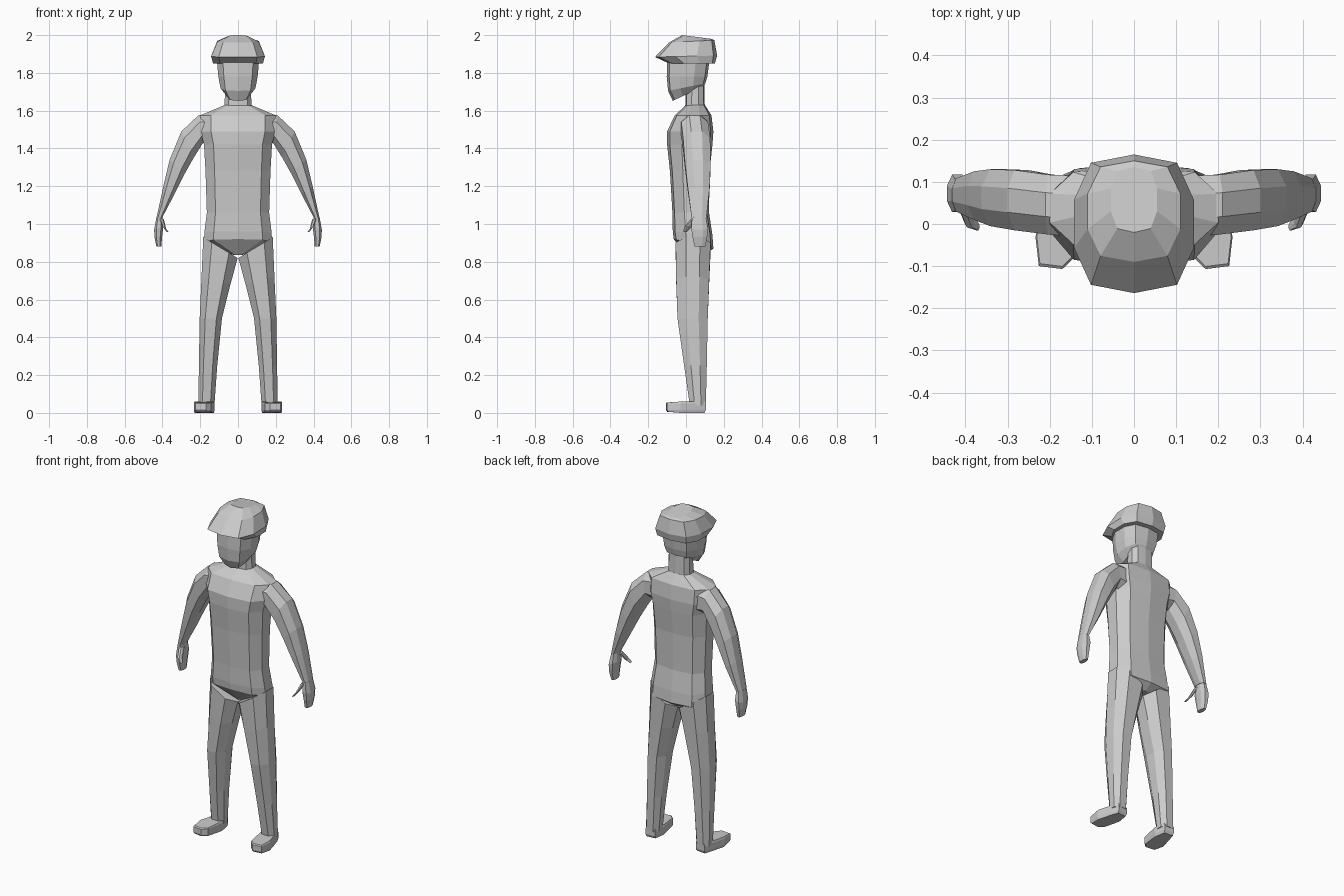
import bpy, bmesh

grey = bpy.data.materials.new("plain grey")
grey.diffuse_color = (0.6, 0.6, 0.6, 1)

# Unit cross-sections: u runs sideways, v runs front (-1) to back (+1)
TEN = [(0, -1), (.72, -.88), (1, -.35), (1, .35), (.72, .88),
       (0, 1), (-.72, .88), (-1, .35), (-1, -.35), (-.72, -.88)]
EIGHT = [(.5, -1), (1, -.4), (1, .4), (.5, 1),
         (-.5, 1), (-1, .4), (-1, -.4), (-.5, -1)]


def finish(name, bm, mirror):
    bmesh.ops.recalc_face_normals(bm, faces=bm.faces)
    me = bpy.data.meshes.new(name)
    bm.to_mesh(me)
    bm.free()
    me.materials.append(grey)
    ob = bpy.data.objects.new(name, me)
    bpy.context.collection.objects.link(ob)
    if mirror:
        ob.modifiers.new("Mirror", 'MIRROR').use_mirror_merge = False
    return ob


def skin(name, loops, mirror=False):
    """Join loops of points into a closed, capped skin."""
    bm = bmesh.new()
    rows = [[bm.verts.new(p) for p in loop] for loop in loops]
    n = len(rows[0])
    for r, s in zip(rows, rows[1:]):
        for i in range(n):
            j = (i + 1) % n
            bm.faces.new((r[i], r[j], s[j], s[i]))
    bm.faces.new(rows[0])
    bm.faces.new(rows[-1])
    return finish(name, bm, mirror)


def ring(shape, x0, z0, x1, z1, yf, yb, tilt=0):
    """Loop spanning (x0,z0)-(x1,z1) and yf-yb; tilt raises the front."""
    return [((x0 + x1) / 2 + u * (x1 - x0) / 2,
             (yf + yb) / 2 + v * (yb - yf) / 2,
             (z0 + z1) / 2 + u * (z1 - z0) / 2 - v * tilt) for u, v in shape]


def body(name, rows):
    """Centred part from rows of z, half width, front y, back y, tilt."""
    skin(name, [ring(TEN, -h, z, h, z, yf, yb, t) for z, h, yf, yb, t in rows])


def limb(name, rows):
    """Mirrored part from rows of inner x,z, outer x,z, front y, back y."""
    skin(name, [ring(EIGHT, *r) for r in rows], True)


# Shirt, with the crotch wedge under its hem
body("torso", [
    (.835, .02, 0, .10, 0),
    (.895, .18, -.065, .145, .025),
    (.95, .178, -.07, .14, .01),
    (1.06, .165, -.072, .122, 0),
    (1.28, .172, -.085, .125, 0),
    (1.42, .18, -.1, .14, 0),
    (1.49, .198, -.1, .145, 0),
    (1.575, .2, -.06, .135, 0),
    (1.63, .07, 0, .1, 0)])

body("neck", [(1.60, .072, -.005, .1, 0), (1.74, .068, 0, .097, 0)])

body("head", [
    (1.69, .06, -.07, .092, -.038),
    (1.725, .092, -.095, .103, -.02),
    (1.78, .104, -.102, .113, 0),
    (1.87, .112, -.1, .125, 0)])

# Flat cap with its short peak pulled forward
body("cap", [
    (1.85, .132, -.09, .153, 0),
    (1.888, .142, -.164, .165, -.004),
    (1.967, .11, -.09, .15, -.006),
    (1.99, .055, -.02, .135, .01)])

limb("arm", [
    (.15, 1.42, .14, 1.585, -.03, .115),
    (.185, 1.43, .21, 1.575, -.025, .117),
    (.235, 1.35, .3, 1.49, -.015, .128),
    (.28, 1.27, .362, 1.34, -.005, .13),
    (.335, 1.16, .395, 1.2, .01, .125),
    (.398, 1.04, .432, 1.03, .03, .108)])

limb("hand", [
    (.4, 1.04, .432, 1.035, .032, .105),
    (.395, .99, .444, .97, .028, .117),
    (.402, .93, .442, .93, .035, .112),
    (.406, .88, .432, .88, .045, .102)])

limb("thumb", [
    (.393, 1.025, .418, 1.035, .03, .065),
    (.38, .975, .402, .99, -.008, .025),
    (.367, .957, .377, .957, -.015, .003)])

limb("leg", [
    (.002, .82, .184, .93, -.055, .13),
    (.04, .68, .193, .72, -.052, .123),
    (.085, .5, .203, .5, -.045, .115),
    (.11, .25, .207, .25, -.01, .11),
    (.125, .04, .21, .04, .02, .105)])

# Shoes, turned slightly outward
plan = [(.135, .1), (.195, .105), (.212, .05), (.234, -.03),
        (.226, -.1), (.17, -.107), (.142, -.08), (.124, .03)]


def sole(z, s, lift=0):
    return [(.18 + (x - .18) * s, y * s, z + (lift if y < -.05 else 0))
            for x, y in plan]


skin("shoe", [sole(0, .93, .006), sole(.015, 1), sole(.05, 1), sole(.06, .94, -.005)], True)
